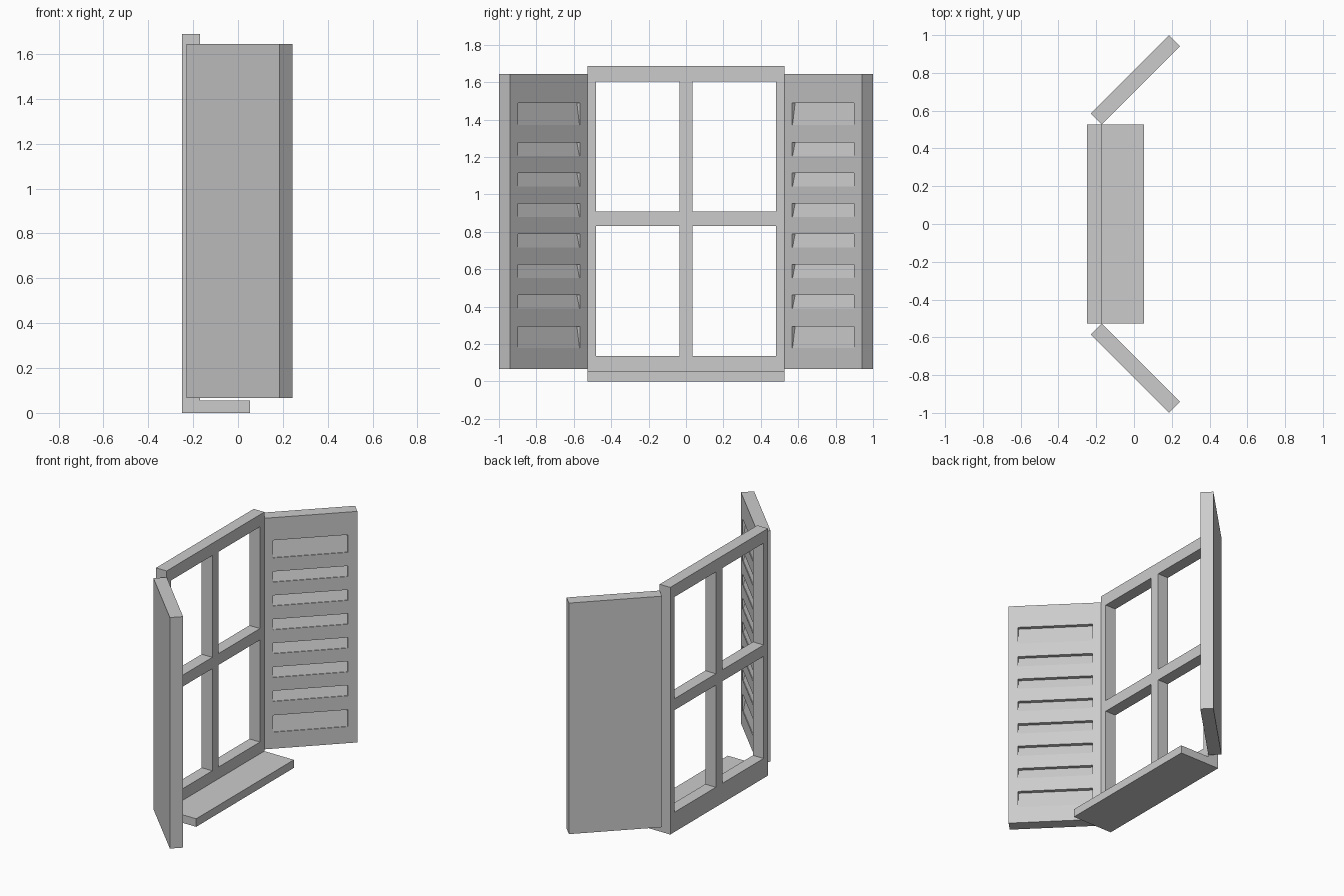
import bpy
import bmesh
from math import radians
from mathutils import Matrix

if "Cube" in bpy.data.objects:
    bpy.data.objects.remove(bpy.data.objects["Cube"])

paint = bpy.data.materials.new("light_grey")
paint.use_nodes = True
grey = (0.6, 0.6, 0.6, 1)
paint.diffuse_color = grey
paint.node_tree.nodes["Principled BSDF"].inputs["Base Color"].default_value = grey


def add_prism(bm, profile, x0, x1):
    """Extrude a (y, z) profile along x."""
    face = bm.faces.new([bm.verts.new((x0, y, z)) for y, z in profile])
    ext = bmesh.ops.extrude_face_region(bm, geom=[face])
    moved = [v for v in ext["geom"] if isinstance(v, bmesh.types.BMVert)]
    bmesh.ops.translate(bm, verts=moved, vec=(x1 - x0, 0, 0))


def rect(y0, y1, z0, z1):
    return [(y0, z0), (y1, z0), (y1, z1), (y0, z1)]


def finish(bm, name):
    bmesh.ops.recalc_face_normals(bm, faces=bm.faces)
    mesh = bpy.data.meshes.new(name)
    bm.to_mesh(mesh)
    bm.free()
    mesh.materials.append(paint)
    obj = bpy.data.objects.new(name, mesh)
    bpy.context.scene.collection.objects.link(obj)
    return obj


# Window frame with crossbars: a grid of cells with the four panes left open
BACK, FRONT, HALF = -0.25, -0.17, 0.527
ys = [-HALF, -0.48, -0.035, 0.035, 0.48, HALF]
zs = [0, 0.135, 0.832, 0.91, 1.605, 1.688]
bm = bmesh.new()
grid = [[bm.verts.new((BACK, y, z)) for z in zs] for y in ys]
cells = []
for i in range(5):
    for j in range(5):
        if not (i % 2 and j % 2):
            cells.append(bm.faces.new((grid[i][j], grid[i + 1][j],
                                       grid[i + 1][j + 1], grid[i][j + 1])))
ext = bmesh.ops.extrude_face_region(bm, geom=cells)
bmesh.ops.translate(bm, vec=(FRONT - BACK, 0, 0),
                    verts=[v for v in ext["geom"] if isinstance(v, bmesh.types.BMVert)])
finish(bm, "window_frame")

# Sill
bm = bmesh.new()
add_prism(bm, rect(-HALF, HALF, 0, 0.055), FRONT, 0.053)
finish(bm, "window_sill")

# Shutters: panels with sloped louver recesses on the inner face
WIDTH, THICK, MARGIN = 0.585, 0.083, 0.055
louvers = [(0.18, 0.295), (1.37, 1.49)]
louvers += [(0.39 + 0.163 * k, 0.462 + 0.163 * k) for k in range(6)]


def shutter(name, side):
    panel = bmesh.new()
    add_prism(panel, rect(0, THICK, 0.067, 1.645), 0, WIDTH)
    cuts = bmesh.new()
    for z0, z1 in louvers:
        add_prism(cuts, [(-0.02, z0), (0.005, z0), (0.025, z1), (-0.02, z1)],
                  MARGIN, WIDTH - MARGIN - 0.005)
    # Swing open on the hinge, then mirror to the chosen side
    place = (Matrix.Scale(side, 4, (0, 1, 0)) @ Matrix.Translation((FRONT, HALF, 0))
             @ Matrix.Rotation(radians(45), 4, "Z"))
    for b in (panel, cuts):
        bmesh.ops.transform(b, matrix=place, verts=b.verts)
    obj, cutter = finish(panel, name), finish(cuts, name + "_cutter")
    cutter.hide_render = True
    mod = obj.modifiers.new("louvers", "BOOLEAN")
    mod.operation, mod.solver, mod.object = "DIFFERENCE", "EXACT", cutter
    bpy.context.view_layer.update()
    deps = bpy.context.evaluated_depsgraph_get()
    carved = bpy.data.meshes.new_from_object(obj.evaluated_get(deps))
    obj.modifiers.clear()
    obj.data = carved
    bpy.data.objects.remove(cutter)


shutter("left_shutter", 1)
shutter("right_shutter", -1)
